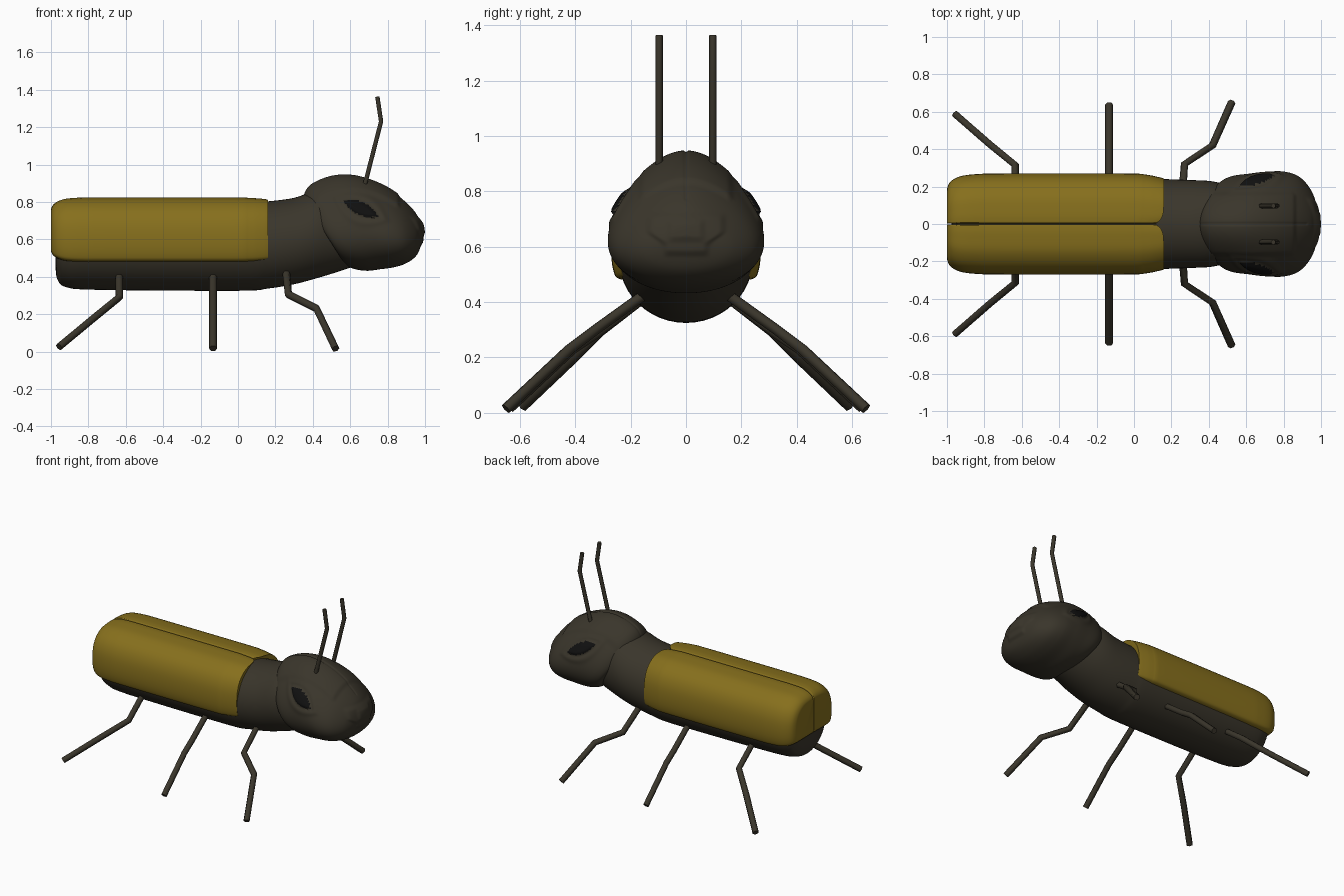
import bpy, bmesh, math

if "Cube" in bpy.data.objects:
    bpy.data.objects.remove(bpy.data.objects["Cube"])


def material(name, rgb):
    m = bpy.data.materials.new(name)
    m.diffuse_color = (*rgb, 1)
    m.use_nodes = True
    m.node_tree.nodes["Principled BSDF"].inputs["Base Color"].default_value = m.diffuse_color
    return m


DARK = material("dark_shell", (0.042, 0.036, 0.024))
GOLD = material("gold_shell", (0.24, 0.16, 0.012))
BLACK = material("eye_black", (0.005, 0.005, 0.005))


def spline(pts, n):
    """Catmull-Rom resampling of tuples, n steps per span."""
    p = [pts[0]] + list(pts) + [pts[-1]]
    out = []
    for i in range(1, len(p) - 2):
        for k in range(n):
            t = k / n
            out.append(tuple(0.5 * (2 * b + (c - a) * t + (2 * a - 5 * b + 4 * c - d) * t * t
                                    + (3 * b - a - 3 * c + d) * t ** 3)
                             for a, b, c, d in zip(*p[i - 1:i + 3])))
    return out + [tuple(pts[-1])]


def step(a, b, x):
    t = max(0.0, min(1.0, (x - a) / (b - a)))
    return t * t * (3 - 2 * t)


def loft(name, rings, mats, angle=40, face_mat=None):
    bm = bmesh.new()
    vs = [[bm.verts.new(c) for c in r] for r in rings]
    n = len(vs[0])
    for a, b in zip(vs, vs[1:]):
        for j in range(n):
            k = (j + 1) % n
            f = bm.faces.new((a[j], a[k], b[k], b[j]))
            if face_mat:
                f.material_index = face_mat(f.calc_center_median())
    bm.faces.new(vs[0])
    bm.faces.new(vs[-1])
    bmesh.ops.recalc_face_normals(bm, faces=bm.faces)
    me = bpy.data.meshes.new(name)
    bm.to_mesh(me)
    bm.free()
    for m in mats:
        me.materials.append(m)
    ob = bpy.data.objects.new(name, me)
    bpy.context.collection.objects.link(ob)
    bpy.ops.object.select_all(action='DESELECT')
    ob.select_set(True)
    bpy.context.view_layer.objects.active = ob
    bpy.ops.object.shade_smooth_by_angle(angle=math.radians(angle))
    return ob


def rod(name, pts, radius):
    cu = bpy.data.curves.new(name, 'CURVE')
    cu.dimensions = '3D'
    cu.bevel_depth = radius
    cu.bevel_resolution = 1
    cu.use_fill_caps = True
    sp = cu.splines.new('POLY')
    sp.points.add(len(pts) - 1)
    for q, c in zip(sp.points, pts):
        q.co = (*c, 1)
    cu.materials.append(DARK)
    ob = bpy.data.objects.new(name, cu)
    bpy.context.collection.objects.link(ob)


# Body and neck: x, bottom z, top z, half width
body = [(-0.975, 0.44, 0.68, 0.12), (-0.965, 0.385, 0.74, 0.18), (-0.92, 0.345, 0.78, 0.22),
        (-0.75, 0.33, 0.79, 0.24), (0.0, 0.325, 0.79, 0.242), (0.16, 0.337, 0.803, 0.24),
        (0.3, 0.36, 0.822, 0.235), (0.42, 0.392, 0.86, 0.228), (0.52, 0.422, 0.84, 0.2),
        (0.64, 0.462, 0.8, 0.16)]
rings = []
for x, zb, zt, w in spline(body, 5):
    rings.append([(x, w * math.sin(a), (zb + zt) / 2 + (zt - zb) / 2 * math.cos(a))
                  for a in (math.tau * j / 48 for j in range(48))])
loft("body", rings, [DARK])

# Wing cases: half section swept along x with rounded tail and notched front
section = spline([(0.002, 0.48), (0.13, 0.478), (0.235, 0.482), (0.262, 0.515), (0.27, 0.6),
                  (0.258, 0.69), (0.22, 0.76), (0.15, 0.808), (0.07, 0.822), (0.02, 0.823),
                  (0.005, 0.815), (0.002, 0.76)], 4)
# x, y scale, z scale
stations = [(-1.0, 0.64, 0.6), (-0.997, 0.73, 0.7), (-0.983, 0.83, 0.81), (-0.955, 0.905, 0.905),
            (-0.91, 0.96, 0.97), (-0.83, 0.99, 0.997), (-0.7, 1, 1), (-0.05, 1, 1),
            (0.06, 0.98, 0.99), (0.13, 0.93, 0.965), (0.16, 0.9, 0.945)]
for s, side in ((1, "left"), (-1, "right")):
    rings = []
    for x, sy, sz in spline(stations, 4):
        notch = 0.05 * step(-0.05, 0.16, x)
        rings.append([(x - notch * math.exp(-y / 0.025), s * (0.002 + (y - 0.002) * sy),
                       0.645 + (z - 0.645) * sz) for y, z in section])
    loft(side + "_wing_case", rings, [GOLD], 50)


# Head: tilted rings given as top x, top z, bottom x, bottom z, half width
head = [(0.38, 0.78, 0.55, 0.5, 0.175), (0.352, 0.82, 0.575, 0.465, 0.222),
        (0.39, 0.882, 0.62, 0.442, 0.248), (0.50, 0.928, 0.69, 0.432, 0.26),
        (0.62, 0.932, 0.76, 0.44, 0.27), (0.75, 0.893, 0.84, 0.452, 0.27),
        (0.86, 0.83, 0.905, 0.475, 0.24), (0.94, 0.755, 0.955, 0.515, 0.17),
        (0.975, 0.69, 0.98, 0.575, 0.085), (0.985, 0.645, 0.985, 0.635, 0.01)]


def eye_distance(x, z):
    u = (x - 0.655) * 0.91 - (z - 0.765) * 0.41
    v = (x - 0.655) * 0.41 + (z - 0.765) * 0.91
    return (u / 0.108) ** 2 + abs(v) / 0.038


def head_point(r, a):
    tx, tz, bx, bz, w = r
    c = math.cos(a)
    x = (tx + bx) / 2 + (tx - bx) / 2 * c
    z = (tz + bz) / 2 + (tz - bz) / 2 * c
    y = w * math.sin(a) * (1 - 0.28 * c)
    # sunken eye sockets with a raised rim
    if abs(y) > 0.12:
        d = eye_distance(x, z)
        push = 0.008 * math.exp(-((d - 1.7) / 0.6) ** 2) - 0.02 * (1 - step(0.5, 1.3, d))
        y += math.copysign(push, y)
    # raised crown plate with a centre seam
    if z > 0.77:
        plate = (1 - step(0.15, 0.175, abs(y))) * (1 - step(0.85, 0.87, x))
        z += 0.012 * plate - 0.006 * (1 - step(0.0, 0.008, abs(y)))
    # two-step face plate
    if x > 0.88:
        low = 0.065 + 0.06 * step(0.6, 0.66, z)
        m = 1 - step(-0.005, 0.025, abs(y) - low)
        x += 0.008 * m * step(0.56, 0.59, z) * (1 - step(0.70, 0.73, z))
        m = 1 - step(0.045, 0.075, abs(y))
        x += 0.006 * m * step(0.61, 0.64, z) * (1 - step(0.68, 0.71, z))
    return x, y, z


rings = [[head_point(r, math.tau * j / 144) for j in range(144)] for r in spline(head, 12)]
loft("head", rings, [DARK, BLACK], 70,
     lambda c: int(abs(c.y) > 0.12 and eye_distance(c.x, c.z) < 0.9))

# Legs and antennae, mirrored across y
legs = {
    "hind_leg": [(-0.635, 0.16, 0.41), (-0.635, 0.315, 0.29), (-0.77, 0.425, 0.18), (-0.957, 0.588, 0.025)],
    "middle_leg": [(-0.133, 0.16, 0.41), (-0.133, 0.32, 0.29), (-0.133, 0.41, 0.23), (-0.133, 0.638, 0.016)],
    "front_leg": [(0.258, 0.16, 0.42), (0.27, 0.32, 0.305), (0.42, 0.42, 0.23), (0.522, 0.65, 0.015)],
}
for s, side in ((1, "left_"), (-1, "right_")):
    for name, pts in legs.items():
        rod(side + name, [(x, s * y, z) for x, y, z in pts], 0.021)
    rod(side + "antenna", [(0.675, s * 0.097, 0.88), (0.765, s * 0.097, 1.23),
                           (0.745, s * 0.097, 1.363)], 0.0135)
